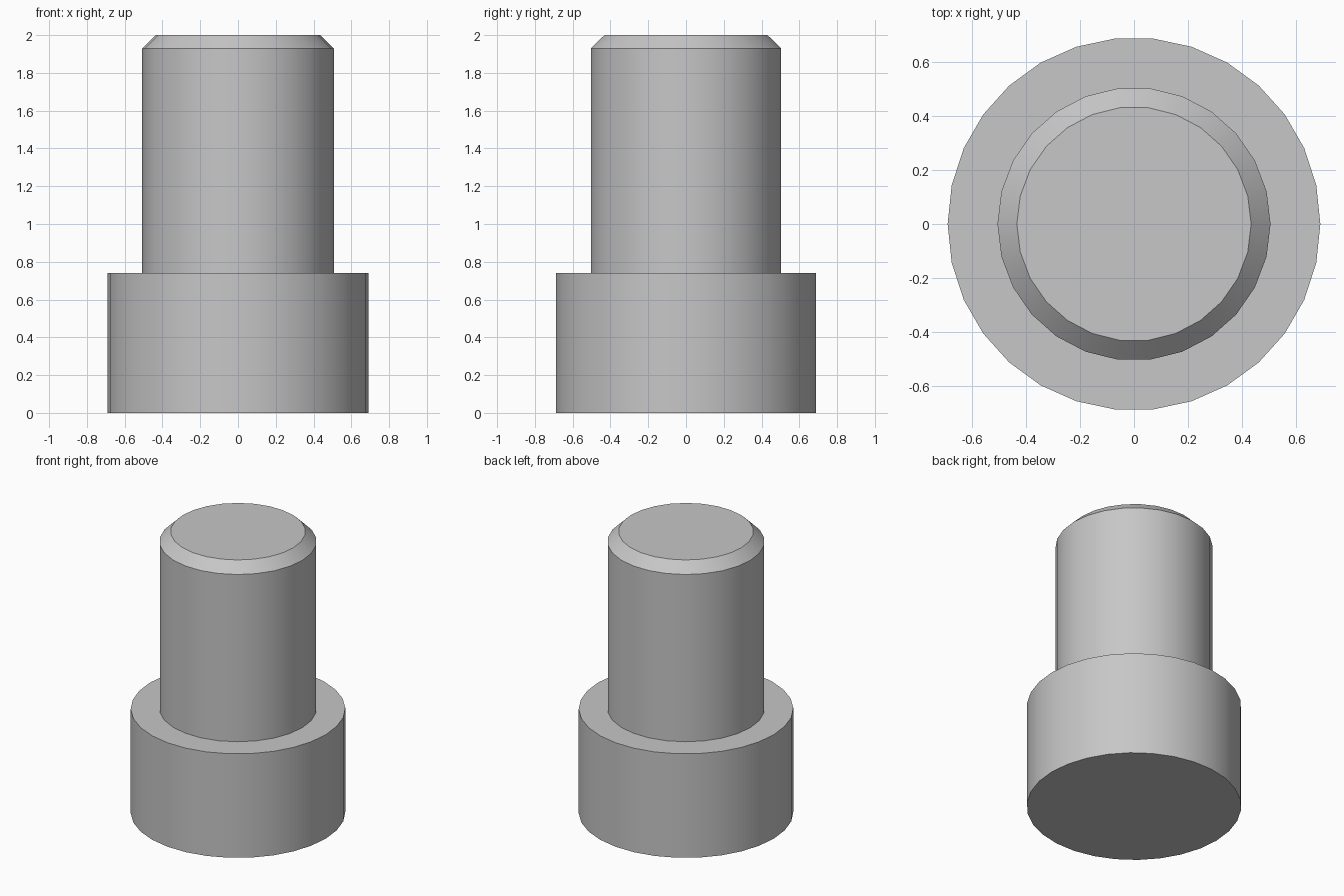
import bpy
import bmesh
import math

cube = bpy.data.objects.get("Cube")
if cube:
    bpy.data.objects.remove(cube, do_unlink=True)

# Single metal colour
metal = bpy.data.materials.new("grey_metal")
metal.use_nodes = True
GREY = (0.57, 0.57, 0.57, 1)
metal.diffuse_color = GREY
metal.node_tree.nodes["Principled BSDF"].inputs["Base Color"].default_value = GREY


def turned_part(name, profile, sides, cap_bottom):
    """Revolve a (radius, height) profile about z and cap its ends."""
    bm = bmesh.new()
    rings = []
    for radius, z in profile:
        angles = [math.tau * i / sides for i in range(sides)]
        rings.append([bm.verts.new((radius * math.cos(a), radius * math.sin(a), z))
                      for a in angles])
    for low, high in zip(rings, rings[1:]):
        for i in range(sides):
            j = (i + 1) % sides
            bm.faces.new((low[i], low[j], high[j], high[i]))
    bm.faces.new(rings[-1])
    if cap_bottom:
        bm.faces.new(rings[0][::-1])
    mesh = bpy.data.meshes.new(name)
    bm.to_mesh(mesh)
    bm.free()
    mesh.materials.append(metal)
    obj = bpy.data.objects.new(name, mesh)
    bpy.context.collection.objects.link(obj)
    # Smooth sides, crisp rims
    bpy.ops.object.select_all(action="DESELECT")
    obj.select_set(True)
    bpy.context.view_layer.objects.active = obj
    bpy.ops.object.shade_smooth_by_angle(angle=math.radians(30))
    return obj


HEAD_TOP = 0.74

# Wide cylindrical head
turned_part("head", [(0.692, 0), (0.692, HEAD_TOP)], 30, True)

# Narrower shaft with chamfered tip, seated on the head
turned_part("shaft", [(0.507, HEAD_TOP), (0.507, 1.93), (0.435, 2)], 26, False)
